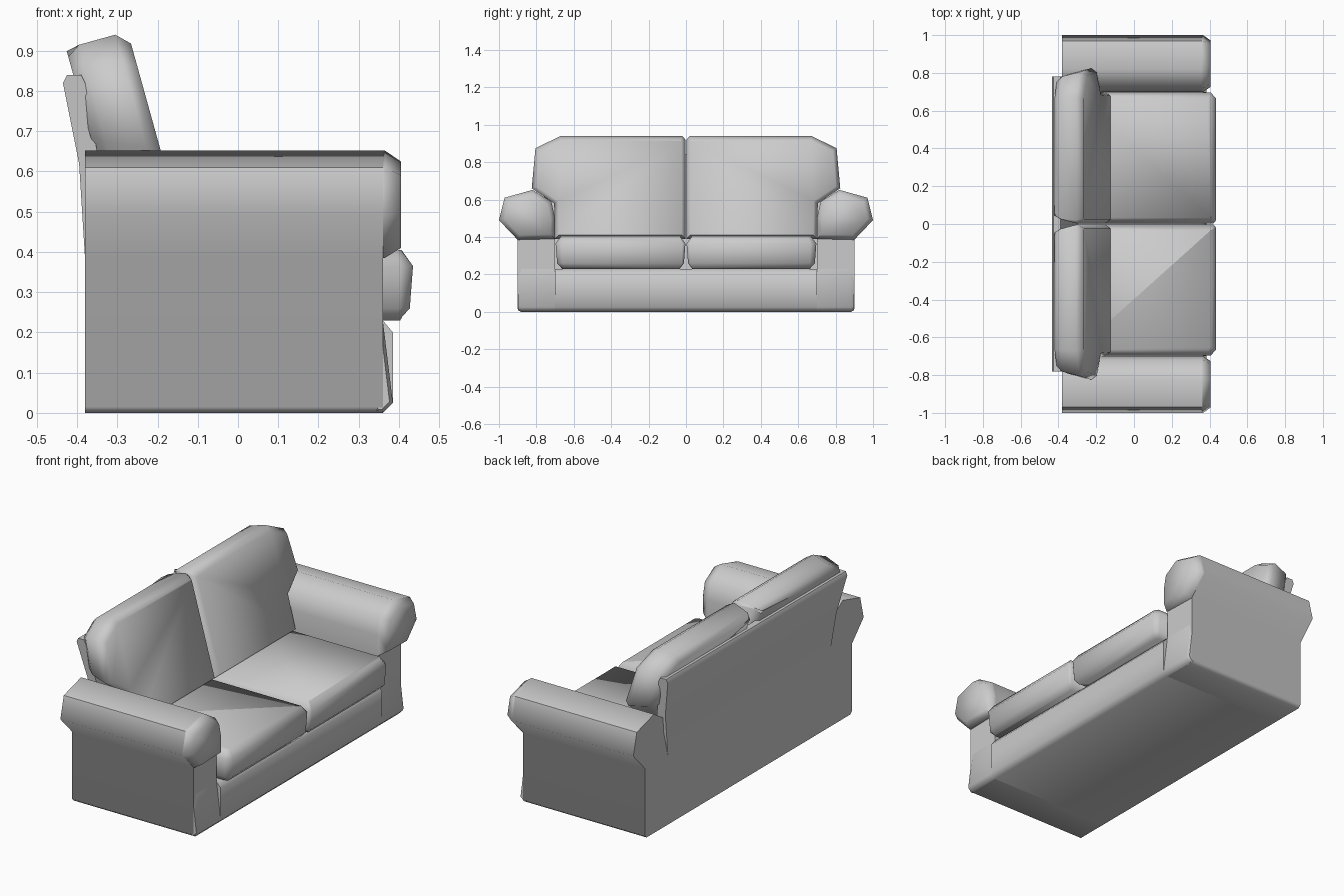
import bpy, bmesh, math
from mathutils import Vector

cube = bpy.data.objects.get("Cube")
if cube:
    bpy.data.objects.remove(cube, do_unlink=True)

GREY = (0.6, 0.6, 0.6, 1)
fabric = bpy.data.materials.new("grey_fabric")
fabric.use_nodes = True
fabric.diffuse_color = GREY
bsdf = next(n for n in fabric.node_tree.nodes if n.type == 'BSDF_PRINCIPLED')
bsdf.inputs["Base Color"].default_value = GREY


def inset_outline(outline, d):
    """Move every edge of a counter-clockwise outline inwards by d."""
    pts = [Vector(p) for p in outline]
    result = []
    for i, p in enumerate(pts):
        a = (p - pts[i - 1]).normalized()
        b = (pts[(i + 1) % len(pts)] - p).normalized()
        na, nb = Vector((-a.y, a.x)), Vector((-b.y, b.x))
        result.append(p + (na + nb) * d / (1 + na.dot(nb)))
    return result


def loft(name, outline, layers, place, mirror=False, angle=60):
    """Stack inset copies of an outline; place maps (u, v, h) to x, y, z."""
    bm = bmesh.new()
    rings = [[bm.verts.new(place(p.x, p.y, h)) for p in inset_outline(outline, d)]
             for h, d in layers]
    for low, high in zip(rings, rings[1:]):
        for i in range(len(low)):
            bm.faces.new((low[i - 1], low[i], high[i], high[i - 1]))
    bm.faces.new(rings[0])
    bm.faces.new(rings[-1])
    bmesh.ops.recalc_face_normals(bm, faces=bm.faces)
    mesh = bpy.data.meshes.new(name)
    bm.to_mesh(mesh)
    bm.free()
    mesh.materials.append(fabric)
    obj = bpy.data.objects.new(name, mesh)
    bpy.context.collection.objects.link(obj)
    bpy.ops.object.select_all(action='DESELECT')
    obj.select_set(True)
    bpy.context.view_layer.objects.active = obj
    bpy.ops.object.shade_smooth_by_angle(angle=math.radians(angle))
    if mirror:
        mod = obj.modifiers.new("mirror", 'MIRROR')
        mod.use_axis = (False, True, False)
        mod.use_mirror_merge = False
    return obj


def along_x(u, v, h):
    return (h, u, v)


def along_y(u, v, h):
    return (u, h, v)


def along_z(u, v, h):
    return (u, v, h)


# Rolled arms: upright with a scroll on top, and a chamfered scroll end
scroll = [(0.9, 0.385), (1.0, 0.49), (0.97, 0.61), (0.82, 0.652),
          (0.72, 0.59), (0.7, 0.5), (0.7, 0.39)]
upright = [(0.7, 0), (0.885, 0), (0.9, 0.015)]
loft("arms", upright + scroll, [(-0.38, 0), (0.36, 0)], along_x, True)
loft("arm_ends", scroll, [(0.355, 0), (0.365, 0), (0.405, 0.025)], along_x, True)

# Base between the arms, and the sloped front skirt under each arm
base = [(-0.38, 0), (0.36, 0), (0.385, 0.025), (0.385, 0.2), (0.36, 0.23), (-0.38, 0.23)]
loft("base", base, [(-0.7, 0), (0.7, 0)], along_y)
skirt = [(0.34, 0), (0.36, 0), (0.385, 0.025), (0.36, 0.23), (0.34, 0.23)]
loft("arm_skirts", skirt, [(0.7, 0), (0.88, 0), (0.899, 0.008)], along_y, True)

# Back panel leaning backwards and widening above the arms
panel = [(-0.38, 0), (-0.3, 0), (-0.3, 0.38), (-0.345, 0.62), (-0.38, 0.82),
         (-0.39, 0.84), (-0.425, 0.84), (-0.435, 0.82), (-0.395, 0.62), (-0.38, 0.38)]


def flared(u, v, h):
    return (u, h * (0.7 + 0.08 * min(1, max(0, (v - 0.38) / 0.44))), v)


loft("back_panel", panel, [(-1, 0), (1, 0)], flared, angle=40)

# Seat cushions with chamfered edges
seat = [(-0.33, 0.003), (0.42, 0.003), (0.435, 0.02), (0.435, 0.665),
        (0.405, 0.697), (-0.33, 0.697)]
loft("seat_cushions", seat, [(0.23, 0.035), (0.26, 0.008), (0.365, 0), (0.405, 0.03)],
     along_z, True)

# Back cushions with wings resting over the arms
LEAN = 0.278
cushion = [(0.002, 0.39), (0.7, 0.39), (0.705, 0.58), (0.825, 0.66), (0.805, 0.875),
           (0.67, 0.94), (0.02, 0.94), (0.002, 0.92)]


def leaning(u, v, h):
    return (h - LEAN * (v - 0.4), u, v)


loft("back_cushions", cushion,
     [(-0.287, 0.055), (-0.252, 0.025), (-0.155, 0), (-0.122, 0.022)], leaning, True)
